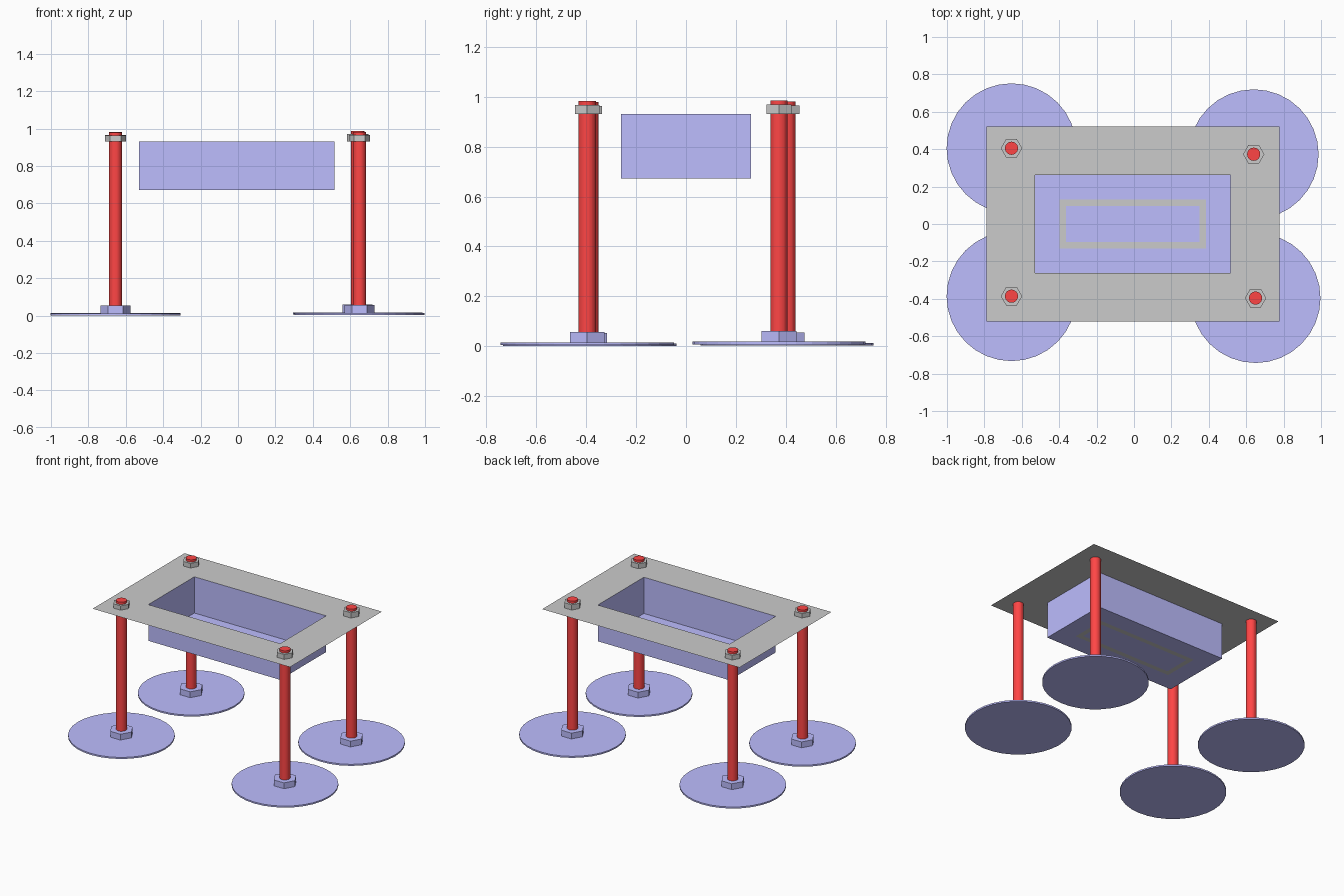
import bpy, bmesh

if "Cube" in bpy.data.objects:
    bpy.data.objects.remove(bpy.data.objects["Cube"])

def material(name, rgb):
    m = bpy.data.materials.new(name)
    m.diffuse_color = (*rgb, 1)
    m.use_nodes = True
    m.node_tree.nodes["Principled BSDF"].inputs["Base Color"].default_value = m.diffuse_color
    return m

BLUE = material("blue", (0.51, 0.51, 1.0))
RED = material("red", (1.0, 0.06, 0.06))

def add_object(name, bm, mat=None):
    me = bpy.data.meshes.new(name)
    bm.to_mesh(me)
    bm.free()
    ob = bpy.data.objects.new(name, me)
    if mat:
        me.materials.append(mat)
    bpy.context.collection.objects.link(ob)
    return ob

def rect(bm, hx, hy, z):
    return [bm.verts.new((CX + x * hx, y * hy, z)) for x, y in ((-1, -1), (1, -1), (1, 1), (-1, 1))]

def bridge(bm, a, b):
    for i in range(4):
        j = (i + 1) % 4
        bm.faces.new((a[i], a[j], b[j], b[i]))

def frame(name, hx, hy, margin, z):
    """Flat rectangular frame."""
    bm = bmesh.new()
    bridge(bm, rect(bm, hx, hy, z), rect(bm, hx - margin, hy - margin, z))
    return add_object(name, bm)

def prism(name, x, y, z0, z1, r, sides, mat=None):
    """Upright flat-shaded prism with a corner on the x axis."""
    bpy.ops.mesh.primitive_cylinder_add(vertices=sides, radius=r, depth=z1 - z0)
    ob = bpy.context.object
    ob.name = name
    ob.rotation_euler.z = 3.14159265 / 2
    ob.location = (x, y, (z0 + z1) / 2)
    if mat:
        ob.data.materials.append(mat)

CX = -0.006
TOP, FLOOR = 0.932, 0.672

# Top plate and the recessed tray hanging in its opening
frame("top_plate", 0.783, 0.521, 0.26, TOP)
bm = bmesh.new()
rim = rect(bm, 0.523, 0.261, TOP)
base = rect(bm, 0.523, 0.261, FLOOR)
ring_outer = rect(bm, 0.392, 0.13, FLOOR)
bridge(bm, rim, base)
bridge(bm, base, ring_outer)
bm.faces.new(rect(bm, 0.357, 0.095, FLOOR))
add_object("tray", bm, BLUE)
frame("tray_floor_ring", 0.392, 0.13, 0.035, FLOOR)

# Four legs: foot disc, foot nut, rod, top nut (each with its own small height offset)
LEGS = {
    "front_left": (-0.655, -0.386, 0.0),
    "back_left": (-0.655, 0.405, 0.002),
    "front_right": (0.650, -0.396, 0.004),
    "back_right": (0.640, 0.373, 0.007),
}
for leg, (x, y, dz) in LEGS.items():
    prism(leg + "_foot_disc", x, y, dz, dz + 0.011, 0.347, 32, BLUE)
    prism(leg + "_foot_nut", x, y, dz + 0.011, dz + 0.053, 0.08, 6, BLUE)
    prism(leg + "_rod", x, y, dz + 0.011, dz + 0.979, 0.035, 32, RED)
    prism(leg + "_top_nut", x, y, TOP, dz + 0.963, 0.057, 6)
